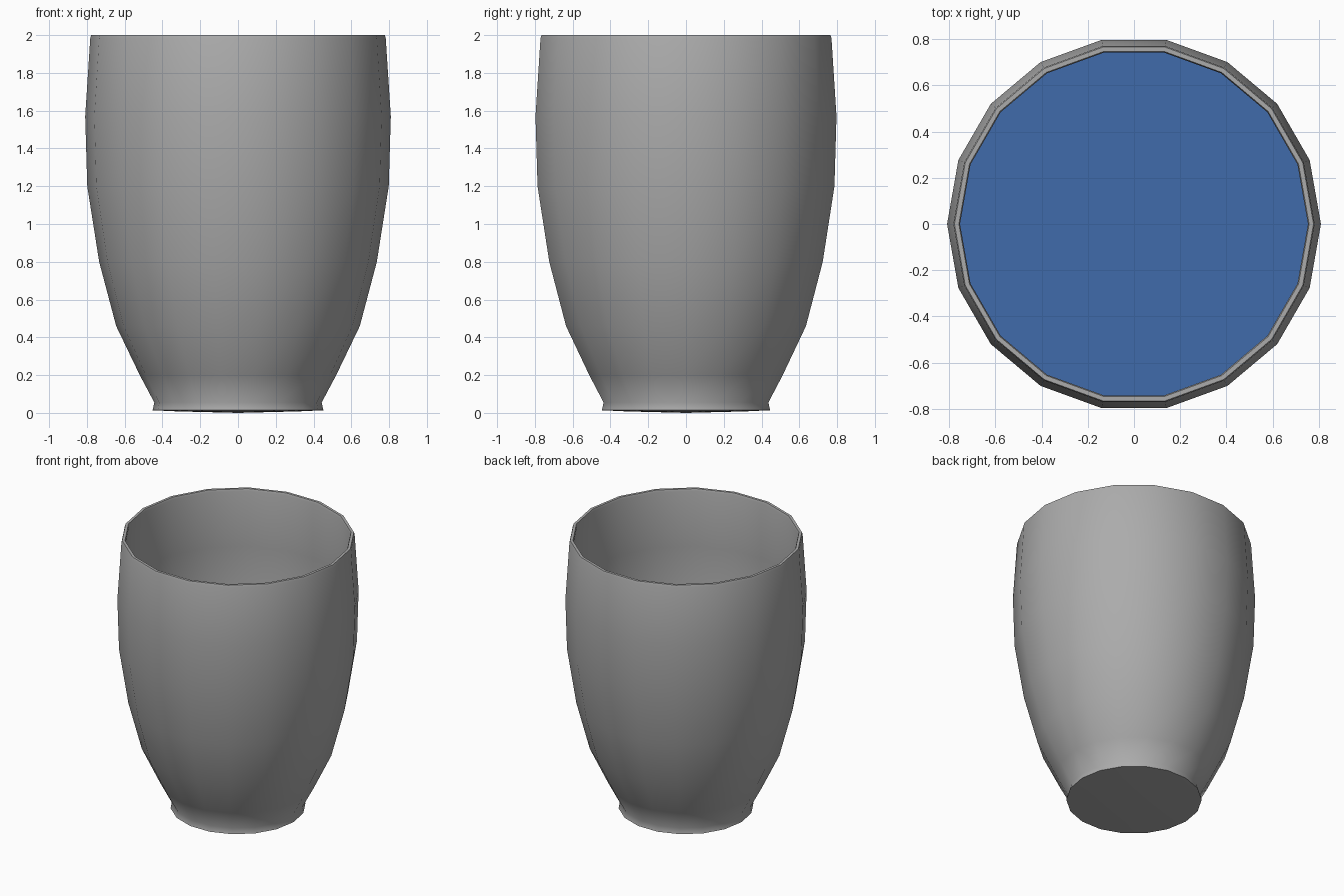
import bpy, bmesh, math

if "Cube" in bpy.data.objects:
    bpy.data.objects.remove(bpy.data.objects["Cube"])

SIDES = 18


def material(name, color):
    mat = bpy.data.materials.new(name)
    mat.diffuse_color = (*color, 1)
    mat.use_nodes = True
    mat.node_tree.nodes["Principled BSDF"].inputs["Base Color"].default_value = mat.diffuse_color
    return mat


def lathe(name, profile, mat):
    """Revolve (radius, z) points around z; radius 0 becomes a pole."""
    bm = bmesh.new()
    rings = []
    for r, z in profile:
        n = 1 if r == 0 else SIDES
        rings.append([bm.verts.new((r * math.cos(2 * math.pi * i / SIDES),
                                    r * math.sin(2 * math.pi * i / SIDES), z))
                      for i in range(n)])
    for a, b in zip(rings, rings[1:]):
        for i in range(SIDES):
            j = (i + 1) % SIDES
            quad = [a[i % len(a)], a[j % len(a)], b[j % len(b)], b[i % len(b)]]
            bm.faces.new(list(dict.fromkeys(quad)))
    me = bpy.data.meshes.new(name)
    bm.to_mesh(me)
    bm.free()
    me.materials.append(mat)
    ob = bpy.data.objects.new(name, me)
    bpy.context.collection.objects.link(ob)
    bpy.ops.object.select_all(action='DESELECT')
    ob.select_set(True)
    bpy.context.view_layer.objects.active = ob
    bpy.ops.object.shade_smooth_by_angle(angle=math.radians(55))
    return ob


# Cup: underside, outer wall, rim, inner wall, inside floor
lathe("cup", [
    (0, 0), (0.32, 0.008), (0.452, 0.014), (0.443, 0.055),
    (0.52, 0.2), (0.645, 0.46), (0.735, 0.8), (0.798, 1.2), (0.809, 1.57),
    (0.782, 1.985), (0.777, 2.0),
    (0.758, 2.0), (0.753, 1.985), (0.768, 1.57), (0.757, 1.2), (0.693, 0.8),
    (0.603, 0.46), (0.478, 0.2), (0.40, 0.08), (0, 0.07)],
    material("dark_grey", (0.41, 0.41, 0.41)))

# Liquid surface, hidden below the rim in the angled views
lathe("liquid_surface", [(0.758, 1.22), (0, 1.22)],
      material("liquid_blue", (0.05, 0.145, 0.41)))
